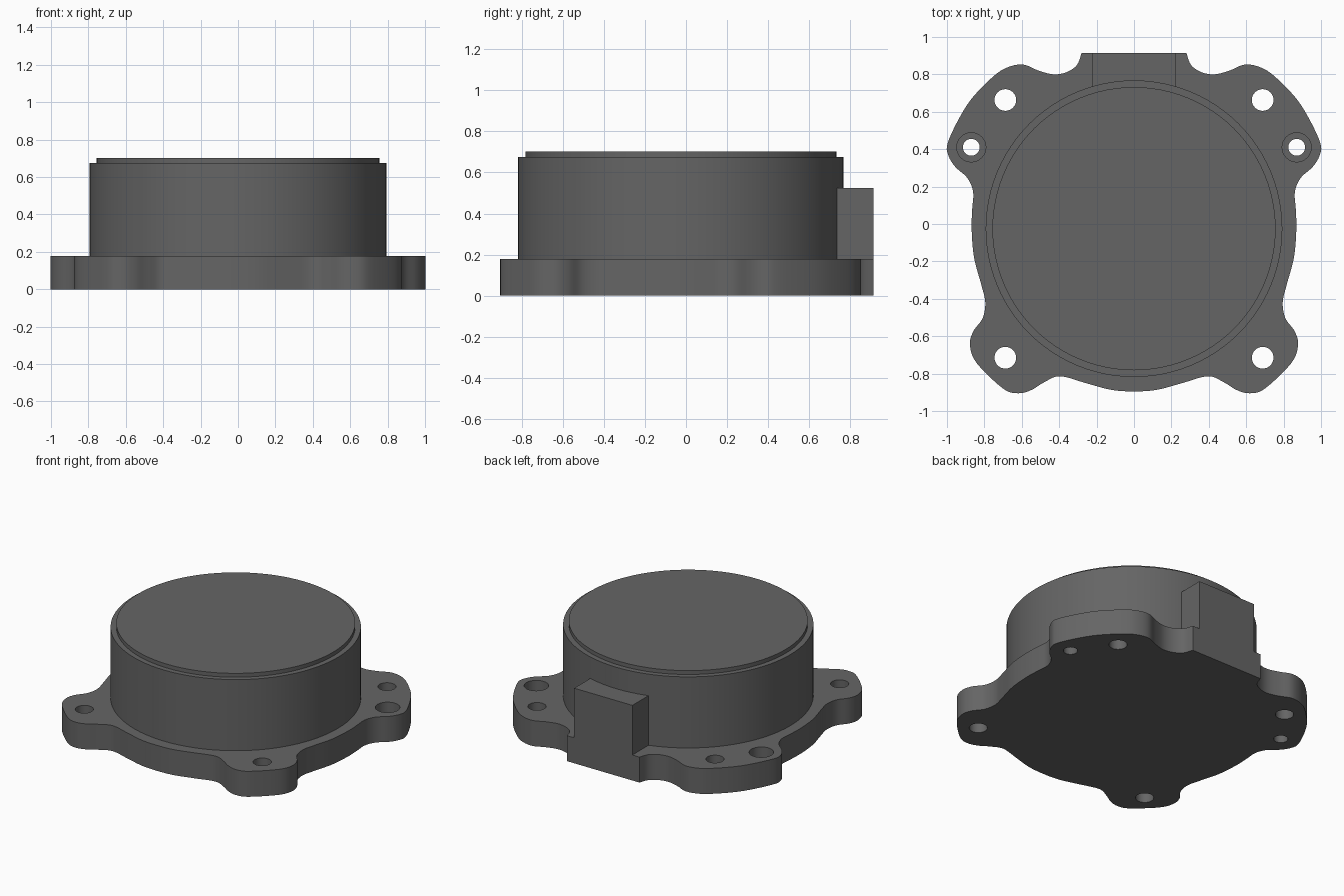
import bpy, bmesh
from mathutils import Vector

if "Cube" in bpy.data.objects:
    bpy.data.objects.remove(bpy.data.objects["Cube"])

GREY = (0.13, 0.13, 0.13, 1)
mat = bpy.data.materials.new("dark grey metal")
mat.use_nodes = True
mat.diffuse_color = GREY
bsdf = mat.node_tree.nodes["Principled BSDF"]
bsdf.inputs["Base Color"].default_value = GREY
bsdf.inputs["Roughness"].default_value = 0.6

CENTRE_Y = -0.025
FLANGE_TOP = 0.178
BACK_Y = 0.914


def finish(obj, name):
    obj.name = name
    obj.data.materials.clear()
    obj.data.materials.append(mat)
    bpy.ops.object.select_all(action="DESELECT")
    obj.select_set(True)
    bpy.context.view_layer.objects.active = obj
    bpy.ops.object.shade_smooth_by_angle(angle=0.52)
    return obj


def cylinder(x, y, r, z0, z1, sides=32):
    bpy.ops.mesh.primitive_cylinder_add(
        vertices=sides, radius=r, depth=z1 - z0, location=(x, y, (z0 + z1) / 2))
    return bpy.context.object


def smooth_path(pts, steps=5):
    """Catmull-Rom curve through the points, without the two end points."""
    out = []
    for a, b, c, d in zip(pts, pts[1:], pts[2:], pts[3:]):
        for i in range(steps):
            t = i / steps
            out.append(0.5 * (2 * b + (c - a) * t + (2 * a - 5 * b + 4 * c - d) * t ** 2
                              + (3 * b - a - 3 * c + d) * t ** 3))
    out.append(pts[-2])
    return out


# Flange outline: right half from front centre to the flat back pad, then mirrored
half = [Vector(p) for p in [
    (-.12, -.887), (0, -.895), (.12, -.887), (.25, -.853), (.395, -.814), (.48, -.846),
    (.55, -.888), (.62, -.905), (.70, -.88), (.84, -.745), (.877, -.65), (.86, -.575),
    (.81, -.505), (.795, -.42), (.815, -.33), (.855, -.18), (.868, -.03), (.865, .08),
    (.86, .17), (.89, .245), (.955, .305), (.992, .365), (.997, .43), (.935, .565),
    (.86, .68), (.745, .795), (.67, .84), (.59, .852), (.51, .82), (.43, .80),
    (.36, .812), (.305, .85), (.28, BACK_Y), (.26, .96)]]
right = smooth_path(half)
outline = right + [Vector((-p.x, p.y)) for p in reversed(right[1:])]

mesh = bpy.data.meshes.new("flange")
bm = bmesh.new()
base = bm.faces.new([bm.verts.new((p.x, p.y, 0)) for p in outline])
top = bmesh.ops.extrude_face_region(bm, geom=[base], use_keep_orig=True)["geom"]
bmesh.ops.translate(bm, vec=(0, 0, FLANGE_TOP),
                    verts=[v for v in top if isinstance(v, bmesh.types.BMVert)])
bmesh.ops.recalc_face_normals(bm, faces=bm.faces)
bm.to_mesh(mesh)
bm.free()
flange = bpy.data.objects.new("flange", mesh)
bpy.context.collection.objects.link(flange)

# Bolt holes and counterbored side holes
cutters = []
for s in (-1, 1):
    for y in (0.663, -0.715):
        cutters.append(cylinder(s * 0.688, y, 0.058, -0.1, 0.3))
    cutters.append(cylinder(s * 0.87, 0.41, 0.045, -0.1, 0.3))
    cutters.append(cylinder(s * 0.87, 0.41, 0.078, 0.08, 0.3))

bpy.context.view_layer.objects.active = flange
for cutter in cutters:
    cutter.hide_render = True
    mod = flange.modifiers.new("hole", "BOOLEAN")
    mod.operation = "DIFFERENCE"
    mod.solver = "EXACT"
    mod.object = cutter
    bpy.ops.object.modifier_apply(modifier=mod.name)
for cutter in cutters:
    bpy.data.objects.remove(cutter)
finish(flange, "flange")

# Round housing and its slightly smaller raised lid
finish(cylinder(0, CENTRE_Y, 0.793, 0.17, 0.675, 96), "housing")
finish(cylinder(0, CENTRE_Y, 0.757, 0.66, 0.702, 96), "lid")

# Connector block on the back, flush with the flange pad
front_y = 0.6
bpy.ops.mesh.primitive_cube_add(size=1, location=(0, (front_y + BACK_Y) / 2, 0.35))
block = bpy.context.object
block.scale = (0.45, BACK_Y - front_y, 0.35)
bpy.ops.object.transform_apply(location=False, rotation=False, scale=True)
finish(block, "connector_block")
